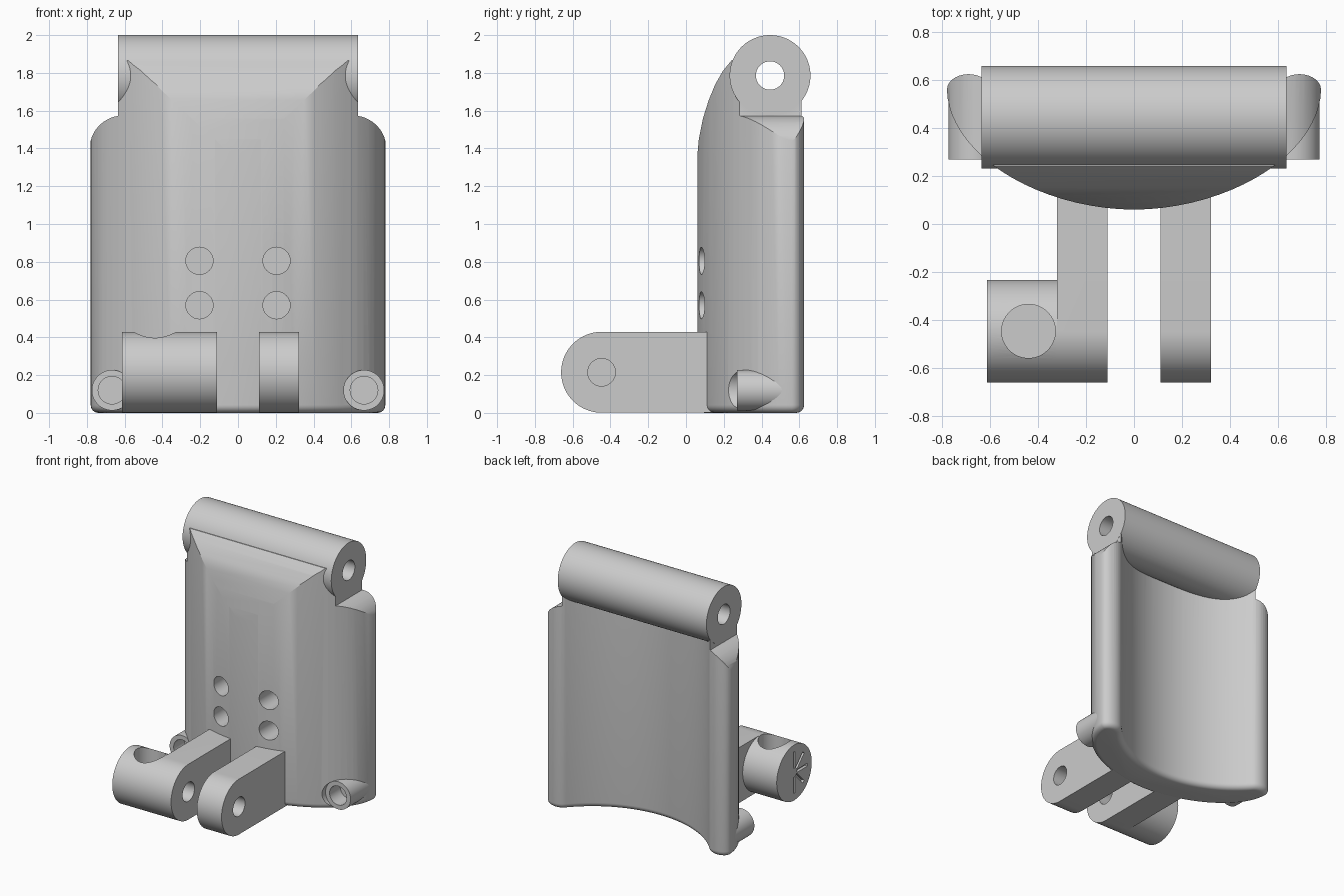
import bpy, bmesh
from math import sin, cos, pi, sqrt, asin
from mathutils import Vector

start_cube = bpy.data.objects.get("Cube")
if start_cube:
    bpy.data.objects.remove(start_cube, do_unlink=True)

grey = bpy.data.materials.new("plain_grey")
grey.use_nodes = True
COLOUR = (0.6, 0.6, 0.6, 1)
grey.diffuse_color = COLOUR
grey.node_tree.nodes["Principled BSDF"].inputs["Base Color"].default_value = COLOUR


def loft(name, rings):
    """Skin matching closed rings and cap both ends."""
    bm = bmesh.new()
    loops = [[bm.verts.new(p) for p in ring] for ring in rings]
    bm.faces.new(loops[0])
    bm.faces.new(loops[-1])
    n = len(loops[0])
    for low, high in zip(loops, loops[1:]):
        for i in range(n):
            j = (i + 1) % n
            bm.faces.new((low[i], low[j], high[j], high[i]))
    bmesh.ops.recalc_face_normals(bm, faces=bm.faces)
    mesh = bpy.data.meshes.new(name)
    bm.to_mesh(mesh)
    bm.free()
    mesh.materials.append(grey)
    obj = bpy.data.objects.new(name, mesh)
    bpy.context.collection.objects.link(obj)
    return obj


def prism(name, pts, axis, lo, hi):
    """Extrude a flat outline along an axis."""
    place = {"x": lambda u, v, t: (t, u, v),
             "y": lambda u, v, t: (u, t, v),
             "z": lambda u, v, t: (u, v, t)}[axis]
    return loft(name, [[place(u, v, t) for u, v in pts] for t in (lo, hi)])


def arc(cu, cv, ru, rv, a0, a1, n):
    return [(cu + ru * cos(a0 + (a1 - a0) * i / n),
             cv + rv * sin(a0 + (a1 - a0) * i / n)) for i in range(n + 1)]


def mirrored(pts):
    return [(-u, v) for u, v in reversed(pts)]


def cylinder(name, axis, cu, cv, r, lo, hi, n=64):
    return prism(name, arc(cu, cv, r, r, 0, 2 * pi, n)[:-1], axis, lo, hi)


def inset(pts, d):
    """Move a counter-clockwise outline inward by d."""
    out = []
    for i, p in enumerate(pts):
        t = (Vector(pts[(i + 1) % len(pts)]) - Vector(pts[i - 1])).normalized()
        out.append((p[0] - t.y * d, p[1] + t.x * d))
    return out


def combine(obj, tool, operation="DIFFERENCE"):
    mod = obj.modifiers.new("combine", "BOOLEAN")
    mod.operation, mod.solver, mod.object = operation, "EXACT", tool
    bpy.context.view_layer.objects.active = obj
    bpy.ops.object.modifier_apply(modifier=mod.name)
    bpy.data.objects.remove(tool, do_unlink=True)


# Curved shell: convex front, rounded rims, concave back, rounded bottom edge
EDGE, RIM_Y, DEPTH, POWER = 0.78, 0.56, 0.5, 1.9
outer = [(EDGE * s, RIM_Y - DEPTH * (1 - abs(s) ** POWER) ** (1 / POWER))
         for s in [sin(pi / 2 * i / 20) for i in range(-19, 20)]]
rim = arc(0.69, RIM_Y, 0.09, 0.065, 0, 0.85 * pi, 12)
rim_x, rim_y = rim[-1]
INNER_Y = 0.32
sag = rim_y - INNER_Y
radius = (rim_x ** 2 + sag ** 2) / (2 * sag)
spread = asin(rim_x / radius)
inner = arc(0, INNER_Y + radius, radius, radius, -pi / 2 + spread, -pi / 2 - spread, 40)[1:-1]
plan = outer + rim + inner + mirrored(rim)
FILLET = 0.042
rings = [[(x, y, FILLET * (1 - sin(a))) for x, y in inset(plan, FILLET * (1 - cos(a)))]
         for a in [pi / 2 * (1 - i / 6) for i in range(7)]]
rings.append([(x, y, 1.98) for x, y in plan])
shell = loft("curved_shell", rings)

# Trim the shell to its side profile, leaning back to the hinge
lean = [(0.0, 1.2), (0.052, 1.2), (0.056, 1.32), (0.068, 1.45), (0.09, 1.56),
        (0.12, 1.655), (0.155, 1.74), (0.195, 1.81), (0.24, 1.865)]
side = [(0.0, -0.1)] + lean + [(0.44, 1.86), (0.56, 1.75), (0.7, 1.65), (0.7, -0.1)]
combine(shell, prism("side_trim", side, "x", -1, 1), "INTERSECT")

# Trim the shell to its front outline with rounded shoulders and a narrow neck
half = [(0.785, -0.1)] + arc(0.605, 1.4, 0.18, 0.175, 0, 1.4, 12) + [(0.635, 1.575), (0.635, 1.95)]
combine(shell, prism("front_trim", half + mirrored(half), "y", -1, 1), "INTERSECT")

# Four blind holes in the front
for x in (-0.204, 0.204):
    for z in (0.57, 0.805):
        combine(shell, cylinder("front_hole", "y", x, z, 0.072, -0.2, 0.26, 48))

# Lower corner sockets, recessed into the shell
parts = [shell]
for word, x in (("left", 0.667), ("right", -0.667)):
    combine(shell, cylinder("recess", "y", x, 0.12, 0.107, -0.2, 0.27))
    combine(shell, cylinder("bore", "y", x, 0.12, 0.073, 0.2, 0.4))
    socket = cylinder(word + "_corner_socket", "y", x, 0.12, 0.107, 0.27, 0.51)
    combine(socket, cylinder("bore", "y", x, 0.12, 0.073, 0.2, 0.4))
    parts.append(socket)

# Hinge barrel with a through hole
HY, HZ = 0.445, 1.786
barrel = cylinder("hinge_barrel", "x", HY, HZ, 0.214, -0.636, 0.636, 96)
combine(shell, barrel, "UNION")
combine(shell, cylinder("hinge_bore", "x", HY, HZ, 0.075, -1, 1))

# Two clevis arms with rounded ends and a pin hole
AY, AZ, AR = -0.447, 0.215, 0.214
arm_outline = arc(AY, AZ, AR, AR, pi / 2, 3 * pi / 2, 40) + [(0.2, AZ - AR), (0.2, AZ + AR)]
for word, lo, hi in (("left", 0.11, 0.322), ("right", -0.322, -0.11)):
    arm = prism(word + "_arm", arm_outline, "x", lo, hi)
    if word == "right":
        # Round boss on the outer side, with a screw well and a grooved face
        combine(arm, cylinder("boss", "x", AY, AZ, AR, -0.613, -0.25, 80), "UNION")
        combine(arm, cylinder("screw_well", "z", -0.44, AY, 0.112, 0.2, 0.6))
        for k in range(5):
            a = pi / 2 + k * pi / 4
            along, across = Vector((cos(a), sin(a))), Vector((-sin(a), cos(a)))
            centre = Vector((AY, AZ))
            groove = [centre + along * r + across * w * 0.011
                      for r, w in ((0.035, -1), (0.16, -1), (0.16, 1), (0.035, 1))]
            combine(arm, prism("groove", groove, "x", -0.7, -0.59))
    combine(arm, cylinder("pin_hole", "x", AY, AZ, 0.073, -0.3, 0.5))
    parts.append(arm)

# Smooth shading with crisp edges
for obj in parts:
    bpy.ops.object.select_all(action="DESELECT")
    obj.select_set(True)
    bpy.context.view_layer.objects.active = obj
    bpy.ops.object.shade_smooth_by_angle(angle=0.5)
